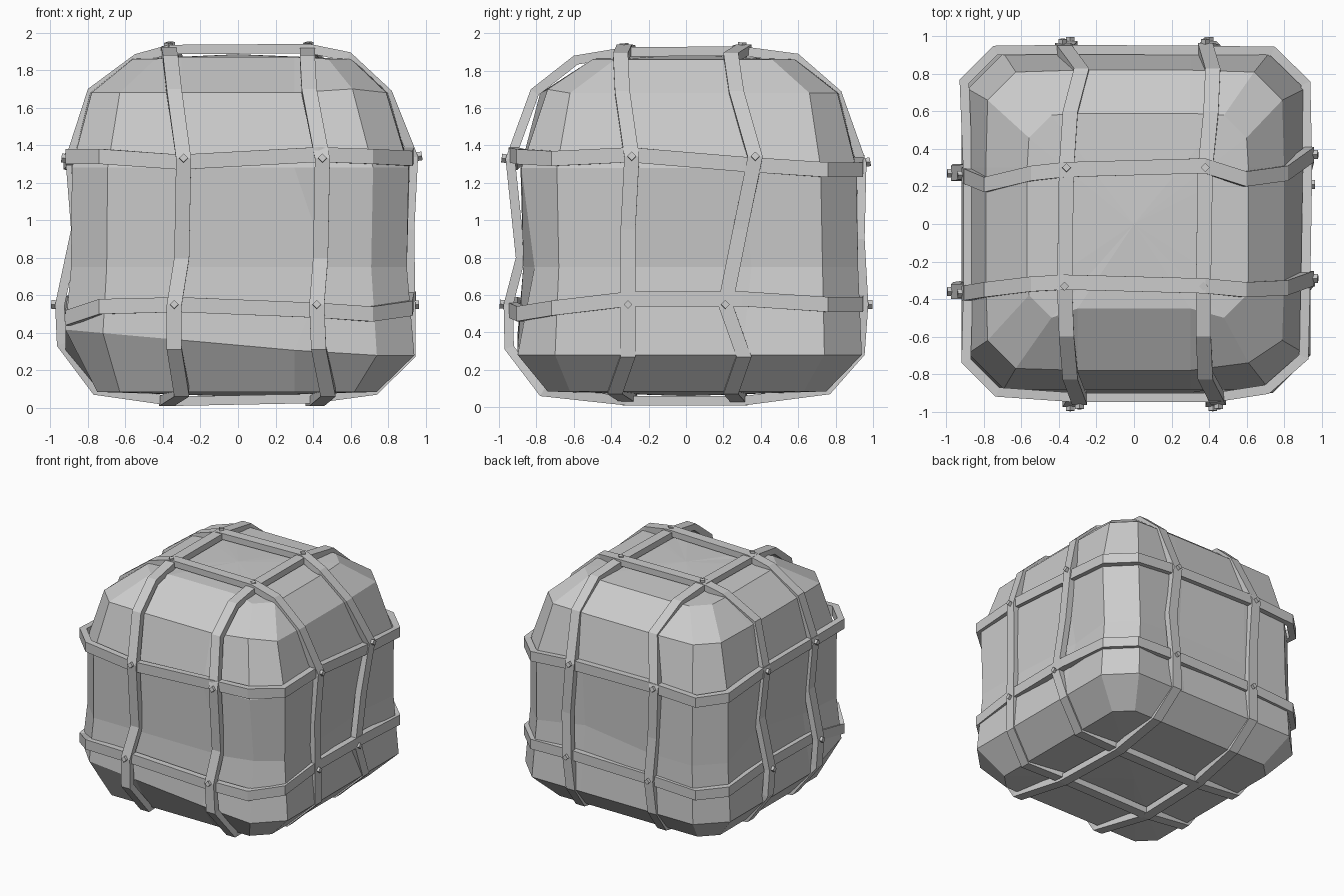
import bpy, bmesh
from mathutils import Vector, Matrix

if "Cube" in bpy.data.objects:
    bpy.data.objects.remove(bpy.data.objects["Cube"])


def finish(bm, name):
    bmesh.ops.recalc_face_normals(bm, faces=bm.faces)
    me = bpy.data.meshes.new(name)
    bm.to_mesh(me)
    bm.free()
    ob = bpy.data.objects.new(name, me)
    bpy.context.collection.objects.link(ob)
    return ob


# Stone body: stacked chamfered-square rings, four points per side
def ring(z, x0, x1, y0, y1, c, bulge):
    a, b = x0 + c, x1 - c
    d, e = y0 + c, y1 - c
    k = 0.3
    return [Vector(p) for p in (
        (a, y0, z), (-k, y0 - bulge, z), (k, y0 - bulge, z), (b, y0, z),
        (x1, d, z), (x1 + bulge, -k, z), (x1 + bulge, k, z), (x1, e, z),
        (b, y1, z), (k, y1 + bulge, z), (-k, y1 + bulge, z), (a, y1, z),
        (x0, e, z), (x0 - bulge, k, z), (x0 - bulge, -k, z), (x0, d, z))]


rings = [
    ring(0.085, -0.75, 0.74, -0.74, 0.75, 0.12, 0.0),
    ring(0.28, -0.92, 0.94, -0.90, 0.94, 0.20, 0.0),
    ring(0.75, -0.89, 0.90, -0.87, 0.92, 0.19, 0.0),
    ring(1.28, -0.885, 0.91, -0.88, 0.91, 0.19, 0.005),
    ring(1.68, -0.78, 0.79, -0.77, 0.81, 0.15, 0.01),
    ring(1.86, -0.56, 0.60, -0.50, 0.58, 0.12, 0.01)]
for v in rings[1]:                       # lower front edge rises to the left
    if v.y < -0.6:
        v.z += 0.09 * max(0, 0.6 - v.x)
rings[2][3] += Vector((0, 0.06, 0))      # worn front right corner and dents
rings[2][2] += Vector((0.18, 0, 0))
rings[2][6] += Vector((-0.04, 0.05, 0))
rings[2][14] += Vector((0.04, 0, 0))
rings[2][13] += Vector((0.04, 0, 0.1))
rings[2][9] += Vector((0, -0.04, 0.05))
rings[4][3] += Vector((-0.03, 0.03, 0.02))
for i in (1, 2):
    rings[5][i] += Vector((0, 0.06, 0.01))

bm = bmesh.new()
rows = [[bm.verts.new(p) for p in r] for r in rings]
for lo, hi in zip(rows, rows[1:]):
    for i in range(16):
        j = (i + 1) % 16
        bm.faces.new((lo[i], lo[j], hi[j], hi[i]))
for row, z in ((rows[0], 0.06), (rows[-1], 1.885)):
    c = bm.verts.new((0, 0, z))
    for i in range(16):
        bm.faces.new((row[i], row[(i + 1) % 16], c))
finish(bm, "stone_body")

# Strap loops: outer outline in a plane plus a sideways wander
AXES = {"x": (1, 2, 0), "y": (0, 2, 1), "z": (0, 1, 2)}


def strap(name, axis, outline, side, studs=(), width=0.08, thick=0.05):
    iu, iv, iw = AXES[axis]
    n = len(outline)
    pts = [Vector(p) for p in outline]
    centre = sum(pts, Vector((0, 0))) / n

    def place(q, w):
        p = Vector((0, 0, 0))
        p[iu], p[iv], p[iw] = q.x, q.y, w
        return p

    bm = bmesh.new()
    loops, spots = [], []
    for i in range(n):
        a = (pts[i] - pts[i - 1]).normalized()
        b = (pts[(i + 1) % n] - pts[i]).normalized()
        t = (a + b).normalized()
        m = Vector((t.y, -t.x))
        if m.dot(pts[i] - centre) < 0:
            m = -m
        inner = pts[i] - m * thick / max(0.7, t.dot(a))
        h = width / 2
        loops.append([bm.verts.new(place(q, side[i] + s)) for q, s in
                      ((pts[i], -h), (pts[i], h), (inner, h), (inner, -h))])
        if i in studs:
            spots.append((place(pts[i], side[i]), place(m, 0)))
    for i in range(n):
        p, q = loops[i], loops[(i + 1) % n]
        for k in range(4):
            j = (k + 1) % 4
            bm.faces.new((p[k], p[j], q[j], q[k]))
    finish(bm, name)

    # Diamond studs where straps cross
    if spots:
        bm = bmesh.new()
        for pos, nrm in spots:
            w = Vector((0, 0, 0))
            w[iw] = 1
            rot = Matrix((w, nrm.cross(w), nrm)).transposed().to_4x4()
            mat = (Matrix.Translation(pos + nrm * 0.003) @ rot
                   @ Matrix.Rotation(0.785, 4, "Z") @ Matrix.Diagonal((0.033, 0.033, 0.036, 1)))
            bmesh.ops.create_cube(bm, size=1, matrix=mat)
        finish(bm, name + "_studs")


depth_loop = [(-.33, 1.925), (-.6, 1.88), (-.83, 1.70), (-.965, 1.33), (-.91, .80), (-.975, .55),
              (-.97, .31), (-.78, .06), (-.32, .01), (.31, .01), (.77, .07), (.955, .28),
              (.975, .55), (.955, .9), (.965, 1.31), (.83, 1.69), (.6, 1.89), (.30, 1.93)]
strap("depth_strap_left", "x", depth_loop,
      [-.37, -.36, -.34, -.29, -.30, -.34, -.34, -.30, -.38,
       -.36, -.32, -.36, -.34, -.36, -.38, -.28, -.34, -.36],
      (0, 3, 5, 12, 14, 17))
strap("depth_strap_right", "x", depth_loop,
      [.37, .37, .38, .45, .44, .42, .43, .48, .42,
       .40, .42, .38, .40, .42, .38, .42, .41, .38],
      (0, 3, 5, 12, 14, 17))

width_loop = [(-.37, 1.935), (-.55, 1.885), (-.80, 1.70), (-.92, 1.33), (-.89, .95), (-.975, .55),
              (-.965, .33), (-.77, .07), (-.35, .01), (.41, .025), (.74, .07), (.945, .27),
              (.945, .55), (.94, .95), (.96, 1.34), (.82, 1.69), (.6, 1.895), (.38, 1.94)]
strap("width_strap_front", "y", width_loop,
      [-.31, -.32, -.35, -.37, -.36, -.36, -.35, -.32, -.30,
       -.31, -.38, -.31, -.31, -.31, -.29, -.34, -.35, -.33],
      (3, 5, 12, 14))
strap("width_strap_back", "y", width_loop,
      [.29, .27, .21, .26, .28, .27, .28, .26, .29,
       .28, .24, .31, .21, .29, .37, .27, .24, .31],
      (3, 5, 12, 14))

# Girth straps
girth_loop = [(-.74, -.92), (-.31, -.95), (.43, -.95), (.72, -.905), (.93, -.72), (.94, -.3),
              (.95, .3), (.94, .76), (.75, .945), (.38, .95), (-.36, .955), (-.75, .95),
              (-.93, .77), (-.91, .27), (-.91, -.36), (-.92, -.74)]
strap("girth_strap_upper", "z", girth_loop,
      [1.34, 1.31, 1.35, 1.34, 1.33, 1.35, 1.30, 1.27,
       1.27, 1.30, 1.31, 1.29, 1.31, 1.33, 1.33, 1.34])
strap("girth_strap_lower", "z", girth_loop,
      [.54, .55, .52, .50, .53, .58, .58, .55,
       .55, .56, .55, .53, .54, .56, .55, .48])
